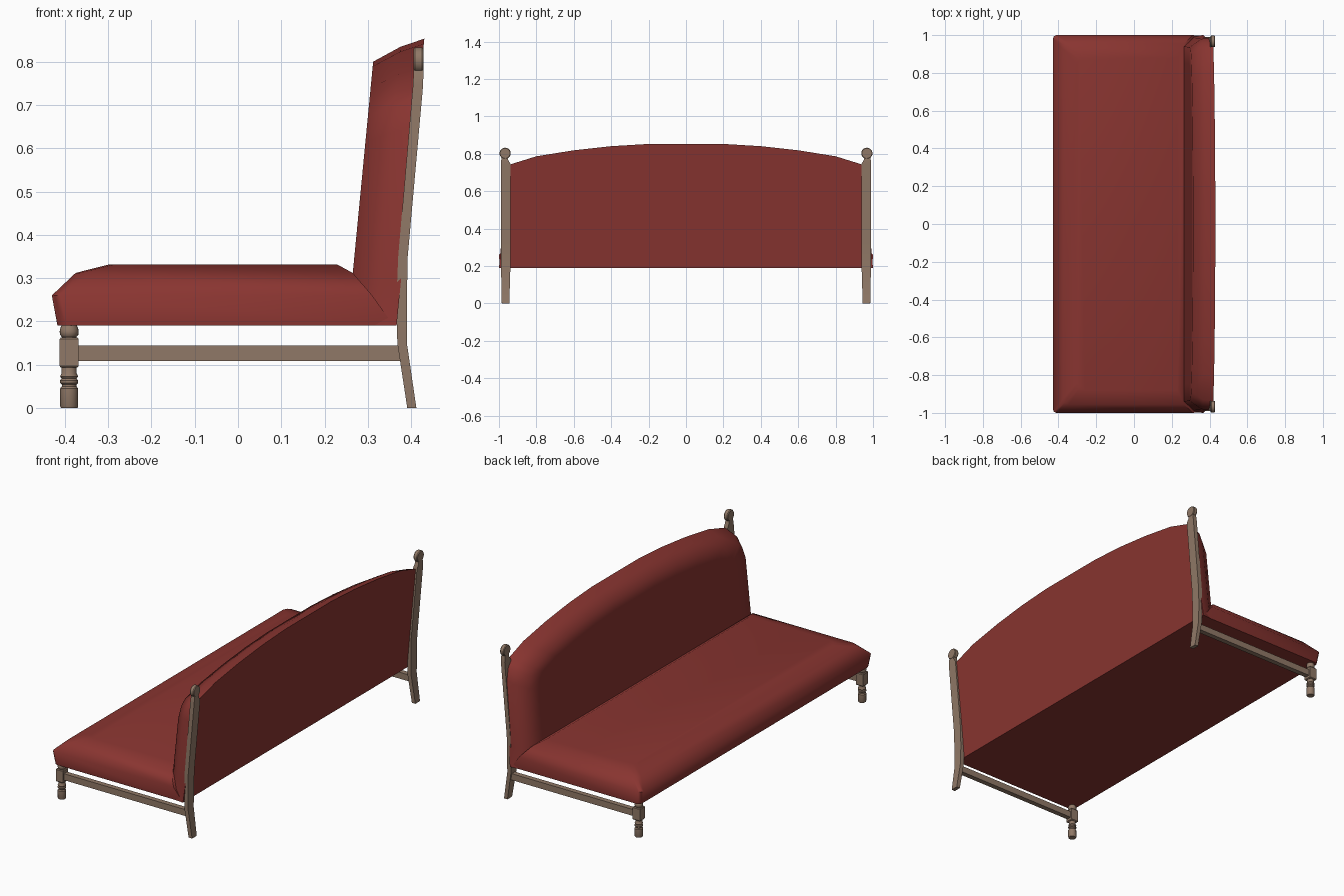
import bpy, bmesh, math
from math import sin, cos, pi

if "Cube" in bpy.data.objects:
    bpy.data.objects.remove(bpy.data.objects["Cube"])


def material(name, rgb):
    m = bpy.data.materials.new(name)
    m.diffuse_color = (*rgb, 1)
    m.use_nodes = True
    m.node_tree.nodes["Principled BSDF"].inputs["Base Color"].default_value = m.diffuse_color
    return m


RED = material("red_fabric", (0.25, 0.035, 0.03))
WOOD = material("wood", (0.28, 0.19, 0.135))


def loft(name, rings, mat, angle=35):
    """Skin a stack of equal-length closed rings and cap both ends."""
    bm = bmesh.new()
    rows = [[bm.verts.new(p) for p in ring] for ring in rings]
    n = len(rows[0])
    for a, b in zip(rows, rows[1:]):
        for i in range(n):
            j = (i + 1) % n
            bm.faces.new((a[i], a[j], b[j], b[i]))
    bm.faces.new(rows[0])
    bm.faces.new(rows[-1])
    bmesh.ops.recalc_face_normals(bm, faces=bm.faces)
    me = bpy.data.meshes.new(name)
    bm.to_mesh(me)
    bm.free()
    ob = bpy.data.objects.new(name, me)
    bpy.context.collection.objects.link(ob)
    me.materials.append(mat)
    bpy.ops.object.select_all(action='DESELECT')
    bpy.context.view_layer.objects.active = ob
    ob.select_set(True)
    bpy.ops.object.shade_smooth_by_angle(angle=math.radians(angle))
    return ob


def rect(x0, x1, y0, y1, z):
    return [(x0, y0, z), (x1, y0, z), (x1, y1, z), (x0, y1, z)]


def cut_rect(x0, x1, h, z, c):
    """Rectangle with cut front corners, half length h along y."""
    return [(x1, -h, z), (x0 + c, -h, z), (x0 + c * .3, -h + c * .3, z), (x0, -h + c, z),
            (x0, h - c, z), (x0 + c * .3, h - c * .3, z), (x0 + c, h, z), (x1, h, z)]


# Seat cushion: domed stack of outlines
loft("seat", [cut_rect(-0.417, 0.36, 0.995, 0.19, 0.02),
              cut_rect(-0.43, 0.31, 1.0, 0.26, 0.02),
              cut_rect(-0.375, 0.265, 0.955, 0.312, 0.03),
              cut_rect(-0.30, 0.23, 0.88, 0.331, 0.04)], RED, 60)

# Backrest: arched outline (y, z), stepped forward in leaning layers
half = [(1.0, .19), (.99, .3), (.985, .65), (.965, .715), (.935, .745),
        (.8, .787), (.6, .819), (.4, .841), (.2, .853)]
outline = half + [(-y, z) for y, z in reversed(half)]


def back_layer(base, ky, kz, pivot=0.19):
    ring = []
    for y, z in outline:
        z = pivot + (z - pivot) * kz
        ring.append((base + 0.0965 * z, y * ky, z))
    return ring


loft("backrest", [back_layer(0.348, 1, 1),
                  back_layer(0.295, 0.995, 0.972),
                  back_layer(0.235, 0.95, 0.92),
                  back_layer(0.235, 0.86, 0.80, 0.3)], RED, 60)

# Turned front leg profiles (radius, z)
foot = [(.019, 0), (.021, .004), (.021, .045), (.017, .05), (.017, .054), (.021, .058),
        (.021, .064), (.017, .068), (.021, .073), (.0175, .08), (.0175, .1)]
knob = [(.017, .155), (.017, .164), (.021, .169), (.022, .176), (.021, .183), (.017, .192)]


def lathe(name, profile, x, y):
    loft(name, [[(x + r * cos(2 * pi * i / 20), y + r * sin(2 * pi * i / 20), z)
                 for i in range(20)] for r, z in profile], WOOD)


# Rear post sections: z, x0, x1, y0, y1
post = [(0, .391, .412, .945, .985), (.15, .368, .390, .940, .988),
        (.25, .366, .390, .938, .990), (.35, .370, .392, .937, .990),
        (.745, .404, .4275, .937, .990), (.765, .405, .428, .950, .988),
        (.785, .406, .428, .952, .984)]

for s, side in ((-1, "right"), (1, "left")):
    y = s * 0.965
    lathe(f"front_foot_{side}", foot, -0.39, y)
    lathe(f"front_knob_{side}", knob, -0.39, y)
    # Square block of the front leg, slightly chamfered top and bottom
    loft(f"front_block_{side}",
         [rect(-.39 - h, -.39 + h, y - h, y + h, z)
          for h, z in ((.019, .093), (.022, .097), (.022, .159), (.019, .163))], WOOD)
    # Stretcher rail
    loft(f"stretcher_{side}",
         [rect(-.372, .374, y - .014, y + .014, z) for z in (.109, .144)], WOOD)
    # Rear post with round finial
    loft(f"rear_post_{side}", [rect(x0, x1, s * a, s * b, z) for z, x0, x1, a, b in post], WOOD)
    loft(f"finial_{side}",
         [[(x, s * .967 + r * cos(2 * pi * i / 24), .803 + r * sin(2 * pi * i / 24))
           for i in range(24)]
          for x, r in ((.405, .027), (.409, .030), (.425, .030), (.429, .027))], WOOD)
